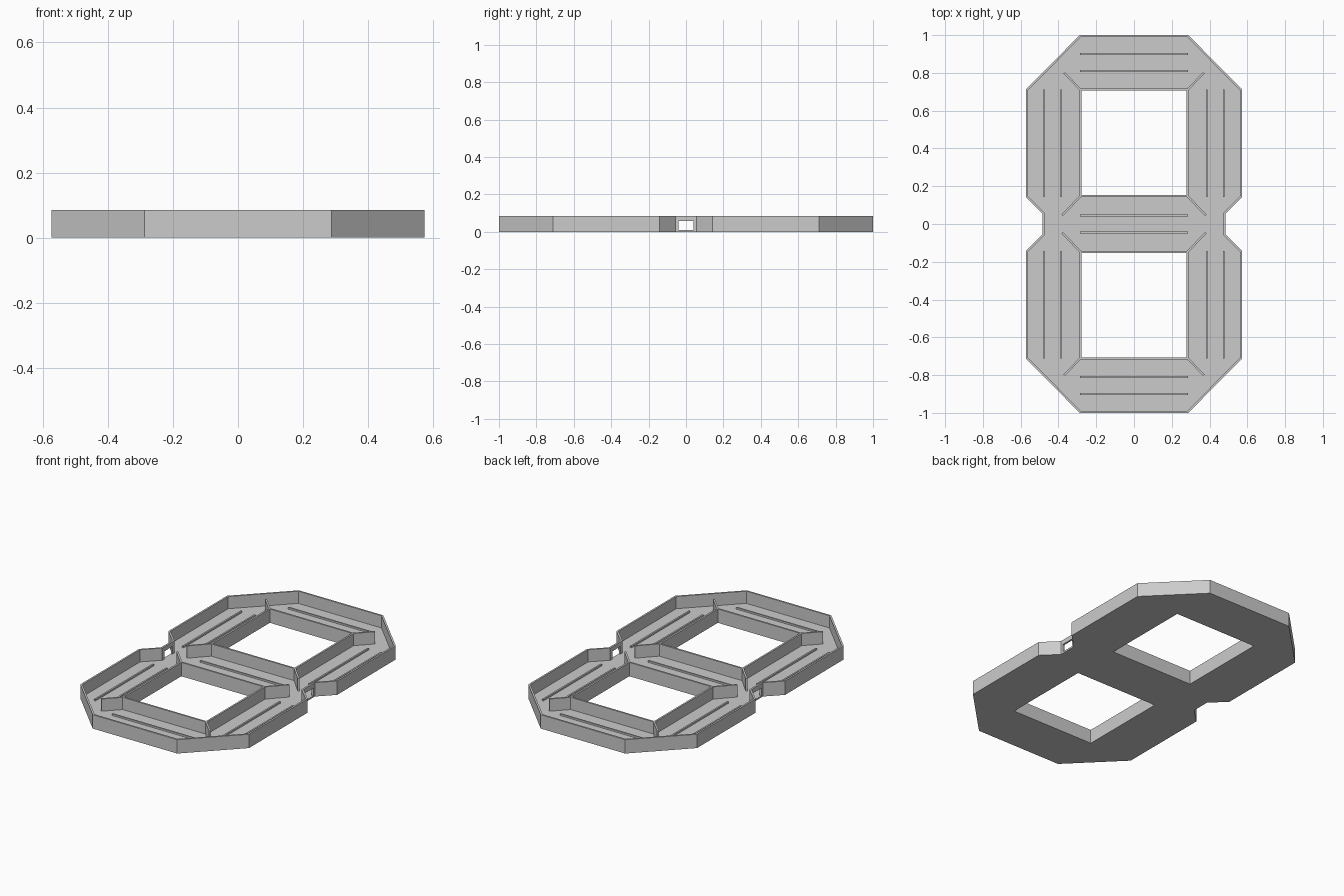
import bpy, bmesh, math
from mathutils import Vector

if "Cube" in bpy.data.objects:
    bpy.data.objects.remove(bpy.data.objects["Cube"])

FLOOR, TOP, WALL = 0.01, 0.085, 0.011

grey = bpy.data.materials.new("light_grey")
grey.diffuse_color = (0.6, 0.6, 0.6, 1)
grey.use_nodes = True
grey.node_tree.nodes["Principled BSDF"].inputs["Base Color"].default_value = grey.diffuse_color


def prism(name, loops, z0, z1):
    """Extrude a flat shape: first loop is the outline, the others are holes."""
    bm = bmesh.new()
    edges = []
    for loop in loops:
        vs = [bm.verts.new((x, y, z0)) for x, y in loop]
        edges += [bm.edges.new((vs[i - 1], vs[i])) for i in range(len(vs))]
    bmesh.ops.triangle_fill(bm, edges=edges, use_beauty=True, normal=(0, 0, 1))
    up = bmesh.ops.extrude_face_region(bm, geom=bm.faces[:], use_keep_orig=True)
    for v in up["geom"]:
        if isinstance(v, bmesh.types.BMVert):
            v.co.z = z1
    bmesh.ops.recalc_face_normals(bm, faces=bm.faces[:])
    mesh = bpy.data.meshes.new(name)
    bm.to_mesh(mesh)
    bm.free()
    mesh.materials.append(grey)
    ob = bpy.data.objects.new(name, mesh)
    bpy.context.collection.objects.link(ob)
    return ob


def inset(loop, d):
    """Offset a counter-clockwise loop inwards by d with mitred corners."""
    out, n = [], len(loop)
    for i in range(n):
        a, b, c = (Vector(loop[(i + k) % n]) for k in (-1, 0, 1))
        u, v = (b - a).normalized(), (c - b).normalized()
        n1, n2 = Vector((-u.y, u.x)), Vector((-v.y, v.x))
        out.append(tuple(b + (n1 + n2) * d / (1 + n1.dot(n2))))
    return out


def rect(x0, y0, x1, y1):
    return [(x0, y0), (x1, y0), (x1, y1), (x0, y1)]


def bar(name, a, b, width, z0, z1):
    a, b = Vector(a), Vector(b)
    d = (b - a).normalized() * width / 2
    s = Vector((-d.y, d.x))
    return prism(name, [[a - s, b - s, b + s, a + s]], z0, z1)


# Outline of the digit, counter-clockwise, from one quarter mirrored
quarter = [(0.484, 0.055), (0.573, 0.143), (0.573, 0.712), (0.287, 1.0)]
half = quarter + [(-x, y) for x, y in reversed(quarter)]
outline = half + [(-x, -y) for x, y in half]
windows = [rect(-0.278, 0.153, 0.278, 0.706), rect(-0.278, -0.706, 0.278, -0.153)]

# Floor plate and outer wall
prism("floor", [outline] + windows, 0, FLOOR)
outer = prism("outer_wall", [outline, inset(outline, WALL)], FLOOR, TOP)

# Cable opening through both side notches
cutter = prism("opening_cutter", [rect(-0.7, -0.039, 0.7, 0.039)], FLOOR - 0.01, 0.057)
cutter.hide_render = True
mod = outer.modifiers.new("opening", 'BOOLEAN')
mod.operation, mod.solver, mod.object = 'DIFFERENCE', 'EXACT', cutter
bpy.context.view_layer.objects.active = outer
bpy.ops.object.modifier_apply(modifier=mod.name)
bpy.data.objects.remove(cutter)

# Walls round the two windows
for i, w in enumerate(windows):
    prism(f"window_wall_{i}", [inset(w, -WALL), w], FLOOR, TOP)

# Diagonal dividers at the window corners
for sx in (-1, 1):
    for sy in (-1, 1):
        bar("outer_divider", (sx * 0.284, sy * 0.712), (sx * 0.37, sy * 0.80), WALL, FLOOR, TOP)
        bar("middle_divider", (sx * 0.284, sy * 0.147), (sx * 0.38, sy * 0.046), WALL, FLOOR, TOP)

# Low guide rails along the centre of every segment
for off in (-0.045, 0.045):
    for y in (-0.855, 0, 0.855):
        bar("guide_rail", (-0.287, y + off), (0.287, y + off), 0.01, FLOOR, 0.02)
    for x in (-0.43, 0.43):
        for sy in (-1, 1):
            bar("guide_rail", (x + off, sy * 0.143), (x + off, sy * 0.712), 0.01, FLOOR, 0.02)
